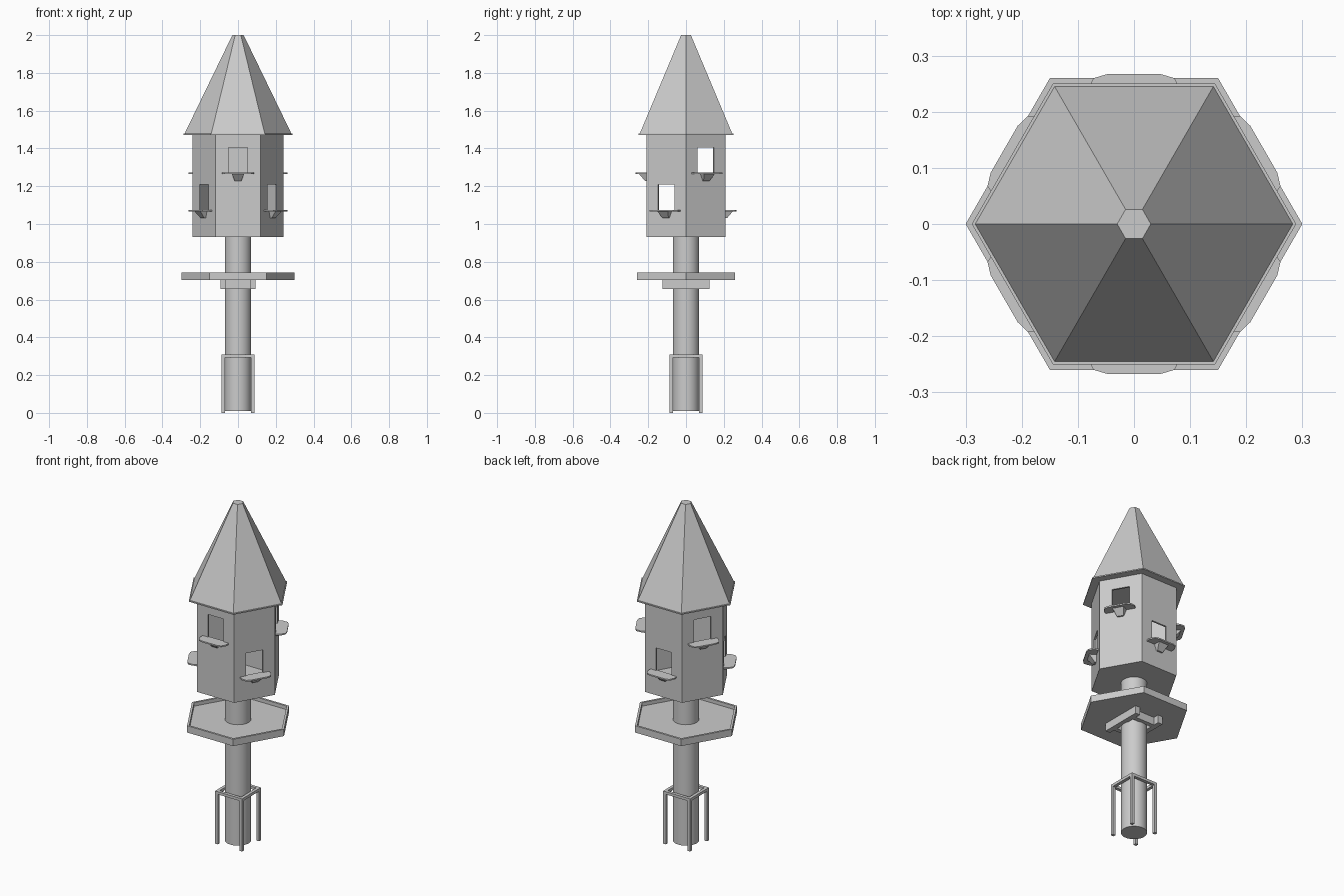
import bpy, bmesh
from math import cos, sin, pi, radians
from mathutils import Matrix, Vector

if "Cube" in bpy.data.objects:
    bpy.data.objects.remove(bpy.data.objects["Cube"])


def finish(bm, name):
    bmesh.ops.recalc_face_normals(bm, faces=bm.faces)
    me = bpy.data.meshes.new(name)
    bm.to_mesh(me)
    bm.free()
    ob = bpy.data.objects.new(name, me)
    bpy.context.scene.collection.objects.link(ob)
    return ob


def lathe(name, profile, sides):
    """Revolve an (r, z) profile that starts and ends on the axis."""
    bm = bmesh.new()
    rings = []
    for r, z in profile:
        if r == 0:
            rings.append([bm.verts.new((0, 0, z))] * sides)
        else:
            rings.append([bm.verts.new((r * cos(2 * pi * i / sides), r * sin(2 * pi * i / sides), z))
                          for i in range(sides)])
    for a, b in zip(rings, rings[1:]):
        for i in range(sides):
            j = (i + 1) % sides
            bm.faces.new(list(dict.fromkeys((a[i], a[j], b[j], b[i]))))
    bmesh.ops.dissolve_limit(bm, angle_limit=0.001, verts=bm.verts, edges=bm.edges)
    return finish(bm, name)


def add_box(bm, lo, hi, matrix=Matrix()):
    lo, hi = Vector(lo), Vector(hi)
    m = matrix @ Matrix.Translation((lo + hi) / 2) @ Matrix.Diagonal((*(hi - lo), 1))
    bmesh.ops.create_cube(bm, size=1, matrix=m)


def bridge(bm, bottom, top, matrix):
    """Closed solid between two matching outlines."""
    a = [bm.verts.new(matrix @ Vector(p)) for p in bottom]
    b = [bm.verts.new(matrix @ Vector(p)) for p in top]
    bm.faces.new(a)
    bm.faces.new(b)
    for i in range(len(a)):
        j = (i + 1) % len(a)
        bm.faces.new((a[i], a[j], b[j], b[i]))


# Post
post = lathe("post", [(0, 0.01), (0.07, 0.01), (0.07, 0.935), (0, 0.935)], 32)
bpy.context.view_layer.objects.active = post
post.select_set(True)
bpy.ops.object.shade_smooth_by_angle(angle=radians(30))

# Ground stand: four legs and a square top frame
bm = bmesh.new()
for s in (-1, 1):
    for t in (-1, 1):
        x, y = s * 0.079, t * 0.079
        add_box(bm, (x - 0.009, y - 0.009, 0), (x + 0.009, y + 0.009, 0.31))
    c = s * 0.079
    add_box(bm, (c - 0.009, -0.07, 0.294), (c + 0.009, 0.07, 0.31))
    add_box(bm, (-0.07, c - 0.009, 0.294), (0.07, c + 0.009, 0.31))
finish(bm, "post_stand")

# Bars under the tray
bm = bmesh.new()
for s in (-1, 1):
    c = s * 0.078
    add_box(bm, (c - 0.015, -0.125, 0.657), (c + 0.015, 0.125, 0.703))
    add_box(bm, (-0.063, c - 0.013, 0.657), (0.063, c + 0.013, 0.703))
finish(bm, "tray_supports")

# Hexagonal tray with a raised rim
lathe("feeding_tray", [(0, 0.703), (0.3, 0.703), (0.3, 0.743), (0.286, 0.743),
                       (0.286, 0.722), (0, 0.722)], 6)

# Hollow hexagonal house and roof
house = lathe("house_walls", [(0, 0.93), (0.24, 0.93), (0.24, 1.475), (0.228, 1.475),
                              (0.228, 0.942), (0, 0.942)], 6)
lathe("roof", [(0, 1.478), (0.283, 1.478), (0.03, 2.0), (0, 2.0)], 6)
lathe("roof_eave", [(0, 1.471), (0.289, 1.471), (0.289, 1.478), (0, 1.478)], 6)

# Entrances at alternating heights, each with a landing ledge and bracket
cut = bmesh.new()
ledges = bmesh.new()
brackets = bmesh.new()
for k in range(6):
    rot = Matrix.Rotation(radians(-90 + 60 * k), 4, 'Z')   # local +x faces outward
    z = 1.27 if k % 2 == 0 else 1.073
    add_box(cut, (0.16, -0.05, z), (0.25, 0.05, z + 0.135), rot)
    plan = [(0.2, -0.085), (0.235, -0.085), (0.26, -0.072), (0.267, -0.048),
            (0.267, 0.048), (0.26, 0.072), (0.235, 0.085), (0.2, 0.085)]
    bridge(ledges, [(x, y, z - 0.006) for x, y in plan], [(x, y, z + 0.002) for x, y in plan], rot)
    zb = z - 0.042
    bridge(brackets,
           [(0.2, -0.018, zb), (0.217, -0.018, zb), (0.217, 0.018, zb), (0.2, 0.018, zb)],
           [(0.2, -0.032, z - 0.006), (0.248, -0.032, z - 0.006),
            (0.248, 0.032, z - 0.006), (0.2, 0.032, z - 0.006)], rot)
finish(ledges, "landing_ledges")
finish(brackets, "ledge_brackets")
cutter = finish(cut, "entrance_cutter")
cutter.hide_render = True
cutter.hide_set(True)
mod = house.modifiers.new("entrances", 'BOOLEAN')
mod.object = cutter
mod.operation = 'DIFFERENCE'
mod.solver = 'EXACT'
